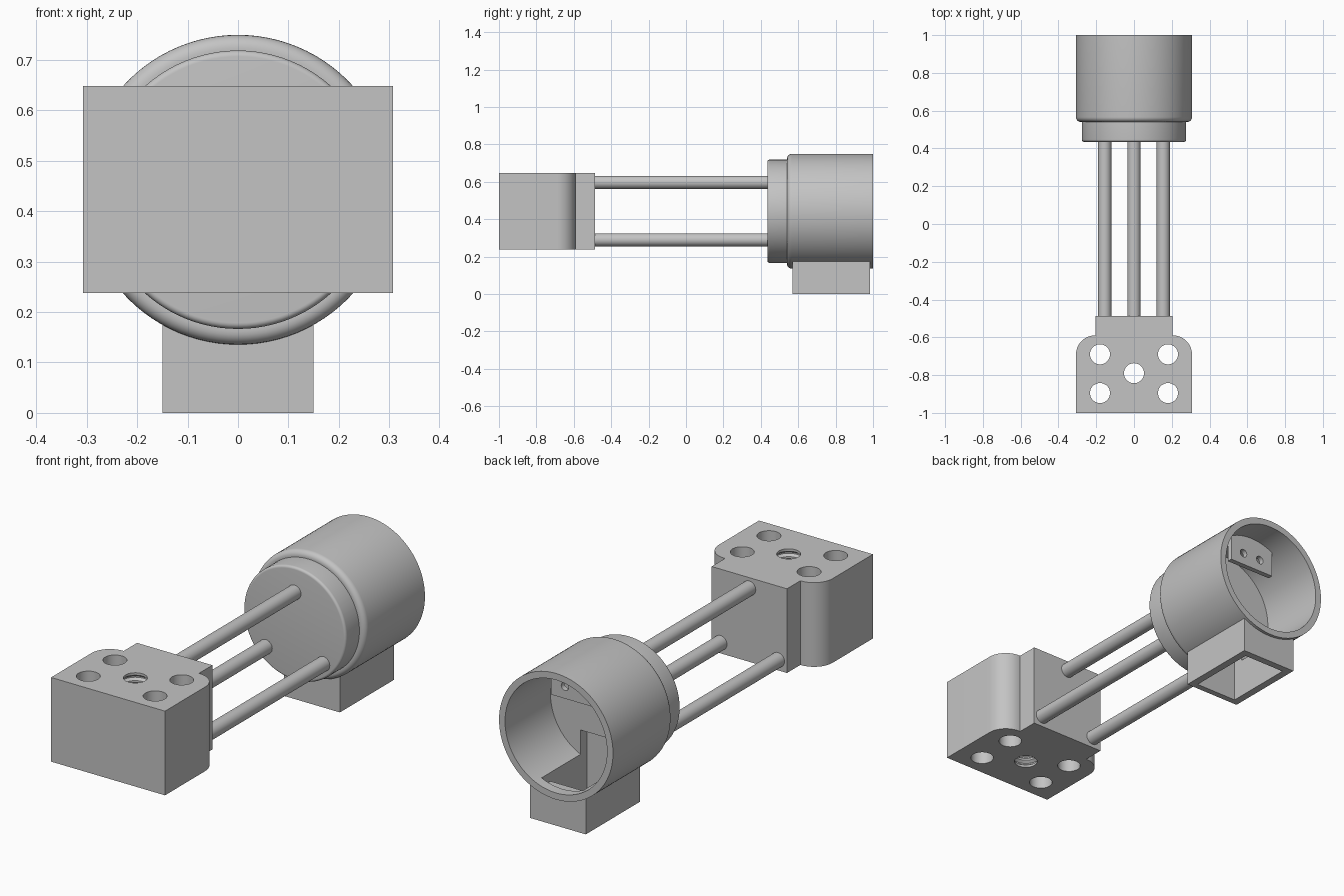
import bpy, bmesh, math
from mathutils import Matrix, Vector

cube = bpy.data.objects.get("Cube")
if cube:
    bpy.data.objects.remove(cube, do_unlink=True)

grey = bpy.data.materials.new("plain_grey")
grey.use_nodes = True
colour = (0.55, 0.55, 0.55, 1)
grey.diffuse_color = colour
grey.node_tree.nodes["Principled BSDF"].inputs["Base Color"].default_value = colour

AXIS_Z = 0.4425   # height of the cup axis
ALONG_Y = Matrix.Translation((0, 0, AXIS_Z)) @ Matrix.Rotation(-math.pi / 2, 4, 'X')


def finish(bm, name):
    bmesh.ops.recalc_face_normals(bm, faces=bm.faces)
    mesh = bpy.data.meshes.new(name)
    bm.to_mesh(mesh)
    bm.free()
    mesh.materials.append(grey)
    obj = bpy.data.objects.new(name, mesh)
    bpy.context.collection.objects.link(obj)
    return obj


def box(name, low, high):
    bm = bmesh.new()
    bmesh.ops.create_cube(bm, size=1)
    low, high = Vector(low), Vector(high)
    for v in bm.verts:
        v.co = (low + high) / 2 + v.co * (high - low)
    return finish(bm, name)


def lathe(name, profile, matrix, steps=96):
    """Revolve (radius, height) points about z, cap both ends, then place."""
    bm = bmesh.new()
    rings = []
    for r, h in profile:
        rings.append([bm.verts.new((r * math.cos(2 * math.pi * i / steps),
                                    r * math.sin(2 * math.pi * i / steps), h))
                      for i in range(steps)])
    for a, b in zip(rings, rings[1:]):
        for i in range(steps):
            j = (i + 1) % steps
            bm.faces.new((a[i], a[j], b[j], b[i]))
    bm.faces.new(rings[0])
    bm.faces.new(rings[-1])
    bm.transform(matrix)
    return finish(bm, name)


def rod(name, x, y0, y1, z, r, steps=32):
    place = Matrix.Translation((x, 0, z - AXIS_Z)) @ ALONG_Y
    return lathe(name, [(r, y0), (r, y1)], place, steps)


def combine(target, tool, operation):
    mod = target.modifiers.new(operation.lower(), 'BOOLEAN')
    mod.operation = operation
    mod.solver = 'EXACT'
    mod.object = tool
    bpy.context.view_layer.objects.active = target
    bpy.ops.object.modifier_apply(modifier=mod.name)
    bpy.data.objects.remove(tool, do_unlink=True)


def fillet(r, y, size, n=6):
    """Quarter-round from the end face at y out to radius r."""
    return [(r - size + size * math.sin(t), y + size - size * math.cos(t))
            for t in (math.pi / 2 * k / n for k in range(n + 1))]


# Mounting block: outline with rounded rear shoulders and a rear step
right_side = [(0.307, -1)]
for k in range(11):
    t = math.pi / 2 * k / 10
    right_side.append((0.207 + 0.1 * math.cos(t), -0.69 + 0.1 * math.sin(t)))
right_side += [(0.203, -0.59), (0.203, -0.487)]
outline = right_side + [(-x, y) for x, y in reversed(right_side)]
bm = bmesh.new()
base = bm.faces.new([bm.verts.new((x, y, 0.238)) for x, y in outline])
grown = bmesh.ops.extrude_face_region(bm, geom=[base])["geom"]
bmesh.ops.translate(bm, vec=(0, 0, 0.41),
                    verts=[g for g in grown if isinstance(g, bmesh.types.BMVert)])
block = finish(bm, "mounting_block")

# Four plain bolt holes and one threaded hole
for x in (-0.18, 0.18):
    for y in (-0.895, -0.69):
        combine(block, lathe("hole_cutter", [(0.053, 0.2), (0.053, 0.7)],
                             Matrix.Translation((x, y, 0)), 48), 'DIFFERENCE')
thread = [(0.053, 0.2)]
for k in range(11):
    z = 0.25 + k * 0.036
    thread += [(0.053, z), (0.066, z + 0.01), (0.066, z + 0.016), (0.053, z + 0.026)]
thread.append((0.053, 0.7))
combine(block, lathe("thread_cutter", thread, Matrix.Translation((0, -0.79, 0)), 48),
        'DIFFERENCE')

# Cup with its stepped front cap and the hollow socket underneath
profile = fillet(0.276, 0.435, 0.012) + [(0.276, 0.54)]
profile += fillet(0.307, 0.54, 0.026) + [(0.307, 1)]
cup = lathe("cup", profile, ALONG_Y)
combine(cup, box("socket", (-0.15, 0.57, 0), (0.15, 0.985, 0.22)), 'UNION')
combine(cup, rod("bore_cutter", 0, 0.65, 1.1, AXIS_Z, 0.275, 96), 'DIFFERENCE')
combine(cup, box("cavity_cutter", (-0.113, 0.6, -0.1), (0.113, 0.95, 0.31)), 'DIFFERENCE')

# Small ledge on the rear wall of the socket
ledge = box("socket_ledge", (-0.1, 0.9, 0.1), (0.1, 0.955, 0.16))

# Tab hanging from the cup ceiling, with two screw holes
tab = box("ceiling_tab", (-0.125, 0.835, 0.56), (0.125, 0.86, 0.76))
combine(tab, rod("tab_trim", 0, 0.8, 0.9, AXIS_Z, 0.285, 96), 'INTERSECT')
for x in (-0.05, 0.05):
    combine(tab, rod("screw_cutter", x, 0.8, 0.9, 0.62, 0.02), 'DIFFERENCE')

# Three rods joining block and cup
rods = [rod(name, x, -0.5, 0.45, z, 0.035) for name, x, z in
        (("top_rod", 0, 0.597), ("left_rod", 0.155, 0.29), ("right_rod", -0.155, 0.29))]

# Smooth curved walls, keep edges crisp
bpy.ops.object.select_all(action='DESELECT')
for obj in [block, cup, ledge, tab] + rods:
    obj.select_set(True)
bpy.context.view_layer.objects.active = cup
bpy.ops.object.shade_smooth_by_angle(angle=math.radians(30))
